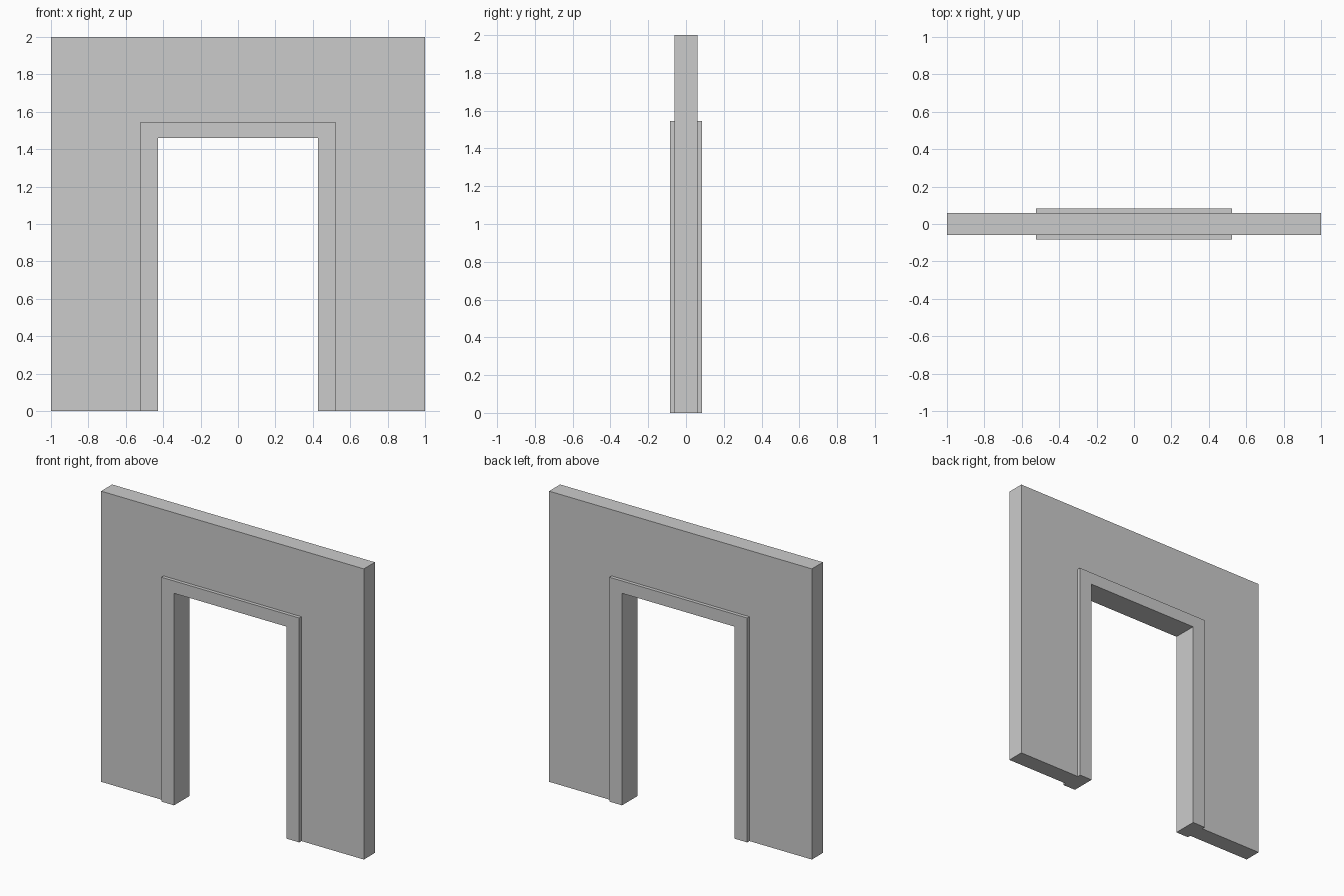
import bpy, bmesh

if "Cube" in bpy.data.objects:
    bpy.data.objects.remove(bpy.data.objects["Cube"])

OPEN_X, OPEN_Z = 0.428, 1.459    # doorway half width and height
TRIM_X, TRIM_Z = 0.525, 1.544    # outer edge of the trim
WALL_Y, TRIM_Y = 0.06, 0.084     # half depths


def arch(name, half_w, height, y0, y1):
    """Upside-down U profile around the doorway, extruded from y0 to y1."""
    outline = [(-half_w, 0), (-OPEN_X, 0), (-OPEN_X, OPEN_Z), (OPEN_X, OPEN_Z),
               (OPEN_X, 0), (half_w, 0), (half_w, height), (-half_w, height)]
    bm = bmesh.new()
    face = bm.faces.new([bm.verts.new((x, y0, z)) for x, z in outline])
    ext = bmesh.ops.extrude_face_region(bm, geom=[face])
    moved = [v for v in ext["geom"] if isinstance(v, bmesh.types.BMVert)]
    bmesh.ops.translate(bm, verts=moved, vec=(0, y1 - y0, 0))
    bmesh.ops.recalc_face_normals(bm, faces=bm.faces)
    mesh = bpy.data.meshes.new(name)
    bm.to_mesh(mesh)
    bm.free()
    obj = bpy.data.objects.new(name, mesh)
    bpy.context.collection.objects.link(obj)
    return obj


# Wall with the doorway opening
arch("wall", 1.0, 2.0, -WALL_Y, WALL_Y)

# Raised trim around the doorway on both faces
arch("front_door_trim", TRIM_X, TRIM_Z, -TRIM_Y, -WALL_Y)
arch("back_door_trim", TRIM_X, TRIM_Z, WALL_Y, TRIM_Y)
